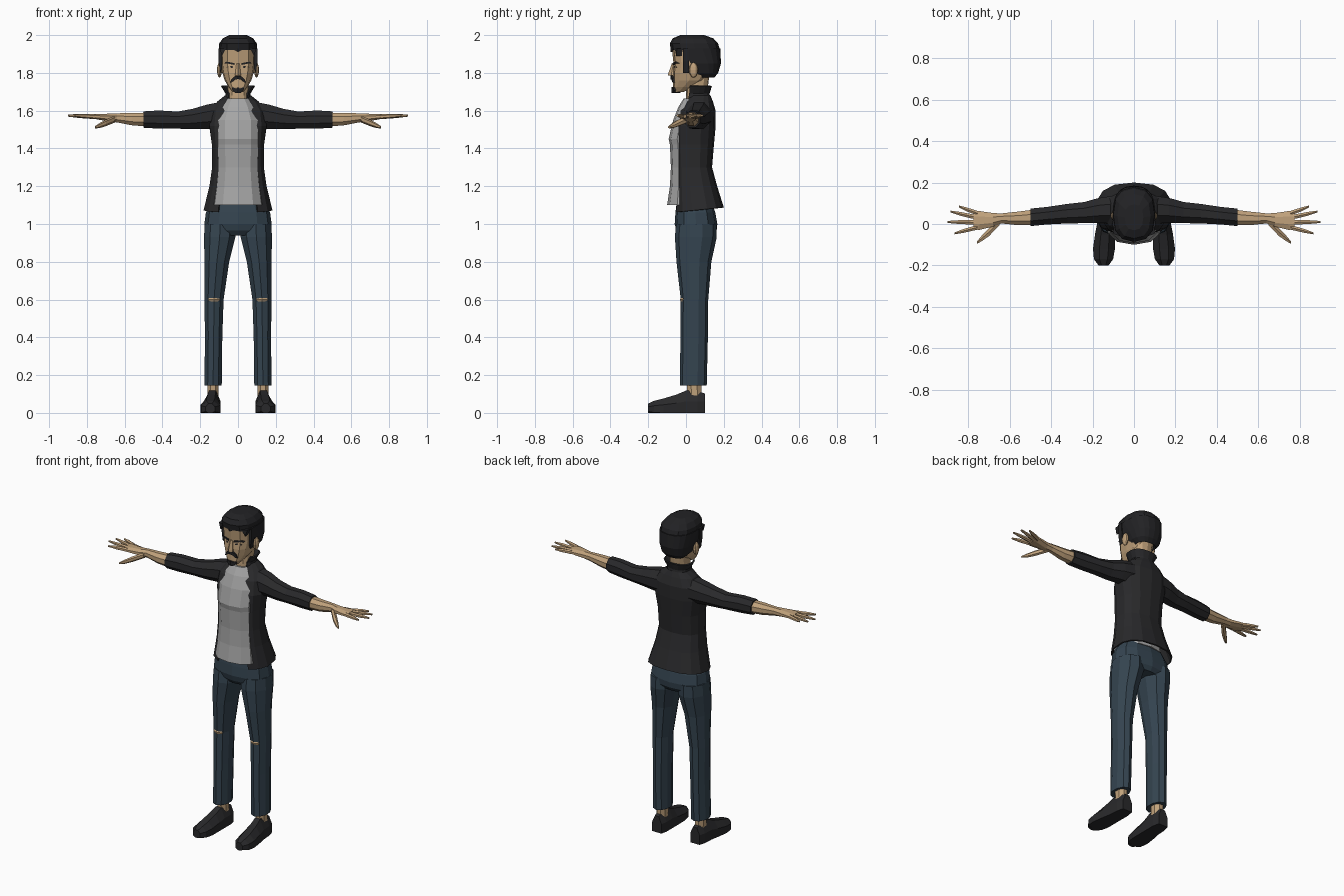
import bpy, bmesh
from math import sin, cos, asin, pi, copysign


def material(name, r, g, b):
    m = bpy.data.materials.new(name)
    m.diffuse_color = (r, g, b, 1)
    return m


SKIN = material("skin", .53, .36, .20)
BLACK = material("black_cloth", .022, .022, .024)
HAIR = material("hair", .016, .016, .018)
DENIM = material("denim", .035, .058, .08)
SHIRT = material("shirt_grey", .38, .38, .38)


def finish(name, bm, mat, thick=0, recalc=True):
    """Turn a right-hand half into a mirrored object."""
    if recalc:
        bmesh.ops.recalc_face_normals(bm, faces=bm.faces)
    me = bpy.data.meshes.new(name)
    bm.to_mesh(me)
    bm.free()
    me.materials.append(mat)
    ob = bpy.data.objects.new(name, me)
    bpy.context.collection.objects.link(ob)
    mir = ob.modifiers.new("mirror", 'MIRROR')
    mir.use_clip = True
    if thick:
        sol = ob.modifiers.new("thickness", 'SOLIDIFY')
        sol.thickness = thick
        sol.offset = -1
    return ob


def body(name, levels, mat, n=6, p=.8, thick=0):
    """Stack of half rings, bottom up: (z, half width, front y, back y, opening x, tilt)."""
    bm = bmesh.new()
    rings = []
    for lv in levels:
        z, w, yf, yb, xo, tilt = (tuple(lv) + (0, 0))[:6]
        cy, ry = (yf + yb) / 2, (yb - yf) / 2
        a0 = asin((xo / w) ** (1 / p)) if xo else 0
        ring = []
        for j in range(n + 1):
            a = a0 + (pi - a0) * j / n
            c = cos(a)
            x = w * max(sin(a), 0) ** p
            if j == n or (j == 0 and not xo):
                x = 0
            y = cy - ry * copysign(abs(c) ** p, c)
            ring.append(bm.verts.new((x, y, z + tilt * (y - cy))))
        rings.append(ring)
    for r, s in zip(rings, rings[1:]):
        for j in range(n):
            bm.faces.new((r[j], r[j + 1], s[j + 1], s[j]))
    if not thick:
        bm.faces.new(rings[0][::-1])
        bm.faces.new(rings[-1])
    return finish(name, bm, mat, thick, recalc=False)


def tube(name, axis, sections, mat, n=8):
    """Loft of flat rings across an axis: (x, y, z, radius a, radius b)."""
    bm = bmesh.new()
    rings = []
    for x, y, z, ra, rb in sections:
        ring = []
        for k in range(n):
            a = 2 * pi * (k + .5) / n
            u, v = ra * cos(a) / cos(pi / n) ** .5, rb * sin(a) / cos(pi / n) ** .5
            co = {'X': (x, y + u, z + v), 'Y': (x + u, y, max(z + v, 0)),
                  'Z': (x + u, y + v, z)}[axis]
            ring.append(bm.verts.new(co))
        rings.append(ring)
    for r, s in zip(rings, rings[1:]):
        for k in range(n):
            bm.faces.new((r[k], r[(k + 1) % n], s[(k + 1) % n], s[k]))
    bm.faces.new(rings[0])
    bm.faces.new(rings[-1])
    return finish(name, bm, mat)


def plate(name, outline, front, mat, depth=.03, slope=.35):
    """Small extruded face feature from an x-z outline."""
    bm = bmesh.new()
    a = [bm.verts.new((x, front + slope * x, z)) for x, z in outline]
    b = [bm.verts.new((x, front + slope * x + depth, z)) for x, z in outline]
    bm.faces.new(a)
    bm.faces.new(b)
    for i in range(len(a)):
        k = (i + 1) % len(a)
        if outline[i][0] or outline[k][0]:
            bm.faces.new((a[i], a[k], b[k], b[i]))
    return finish(name, bm, mat)


def ball(name, loc, size, mat):
    bm = bmesh.new()
    bmesh.ops.create_uvsphere(bm, u_segments=10, v_segments=6, radius=1)
    bmesh.ops.scale(bm, vec=size, verts=bm.verts)
    bmesh.ops.translate(bm, vec=loc, verts=bm.verts)
    return finish(name, bm, mat)


# Torso: shirt, open jacket, flared collar
body("shirt", [(1.10, .14, -.10, .15), (1.2, .125, -.085, .13), (1.3, .115, -.08, .11),
               (1.42, .12, -.085, .12), (1.45, .12, -.092, .12), (1.55, .12, -.068, .12),
               (1.62, .09, -.04, .11), (1.665, .058, -.012, .105)], SHIRT)
body("jacket", [(1.075, .185, -.065, .20, .105, .1), (1.2, .153, -.065, .165, .09),
                (1.3, .138, -.065, .138, .085), (1.42, .14, -.068, .148, .08),
                (1.52, .155, -.06, .157, .075), (1.60, .15, -.035, .157, .065),
                (1.65, .11, 0, .142, .055), (1.68, .07, .01, .13, .05)], BLACK, thick=.008)
body("collar", [(1.65, .07, -.005, .13, .05), (1.69, .066, 0, .125, .052),
                (1.73, .09, -.005, .137, .075)], BLACK, thick=.008)

# Sleeves, forearms and hands
tube("sleeve", 'X', [(.09, .07, 1.575, .07, .075), (.17, .065, 1.567, .063, .066),
                     (.24, .055, 1.556, .053, .056), (.32, .05, 1.55, .049, .047),
                     (.42, .04, 1.553, .044, .05), (.5, .032, 1.553, .044, .045)], BLACK)
tube("forearm_and_palm", 'X', [(.48, .032, 1.553, .039, .038), (.56, .027, 1.555, .034, .034),
                               (.64, .027, 1.562, .025, .025), (.68, .02, 1.563, .034, .022),
                               (.75, .017, 1.568, .048, .014), (.775, .02, 1.569, .043, .012)], SKIN)
for i, (by, tx, ty) in enumerate([(.052, .845, .085), (.031, .885, .06), (.008, .9, .01), (-.016, .865, -.045)]):
    mx, my = .76 + (tx - .76) * .6, by + (ty - by) * .6
    tube(f"finger_{i + 1}", 'X', [(.755, by, 1.568, .012, .012), (mx, my, 1.572, .010, .010),
                                  (tx, ty, 1.574, .005, .005)], SKIN, n=6)
tube("thumb", 'X', [(.65, .01, 1.555, .018, .016), (.70, -.04, 1.535, .02, .016),
                    (.735, -.07, 1.52, .014, .012), (.758, -.09, 1.512, .006, .005)], SKIN, n=6)

# Trousers with torn knees
body("trouser_hips", [(.94, .12, -.03, .145), (.965, .165, -.05, .162), (1.0, .178, -.06, .166),
                      (1.06, .17, -.056, .155), (1.15, .125, -.045, .125)], DENIM)
tube("trouser_leg", 'Z', [(.095, .055, 1.0, .083, .105), (.097, .052, .93, .085, .108),
                          (.112, .042, .8, .067, .09), (.127, .045, .6, .052, .071),
                          (.129, .043, .4, .047, .071), (.132, .039, .145, .047, .069)], DENIM, n=10)
ball("bare_knee", (.127, .038, .6), (.049, .07, .045), SKIN)

# Ankles and shoes
tube("ankle", 'Z', [(.132, .045, .08, .03, .038), (.132, .042, .18, .032, .042)], SKIN)
tube("shoe", 'Y', [(.132, .1, .03, .033, .075), (.133, .06, .02, .043, .1), (.135, 0, .02, .045, .102),
                   (.14, -.05, .02, .05, .08), (.145, -.12, .02, .055, .058),
                   (.147, -.17, .02, .048, .045), (.147, -.2, .02, .025, .03)], BLACK)

# Neck and head
body("neck", [(1.6, .06, 0, .115), (1.68, .053, 0, .11), (1.8, .058, .005, .125)], SKIN)
body("head", [(1.70, .03, -.062, -.01), (1.725, .05, -.068, .04), (1.76, .07, -.068, .10),
              (1.80, .083, -.07, .13), (1.85, .09, -.066, .15), (1.93, .092, -.075, .15),
              (1.97, .07, -.05, .12)], SKIN, p=.7)
ball("ear", (.098, .04, 1.815), (.014, .024, .04), SKIN)

# Nose tapers from brow to tip
tube("nose", 'Z', [(0, -.06, 1.785, .017, .032), (0, -.06, 1.795, .016, .032),
                   (0, -.058, 1.85, .009, .016)], SKIN, n=6)

# Hair: cap on top, open-fronted shell round the back, sideburns
body("hair_top", [(1.92, .102, -.08, .18), (1.955, .1, -.086, .17), (1.983, .08, -.07, .145),
                  (2.0, .045, -.03, .095)], HAIR)
body("hair_back", [(1.775, .062, .05, .15, .06), (1.80, .085, .0, .17, .083), (1.85, .1, -.06, .185, .098),
                   (1.93, .104, -.085, .182, .095)], HAIR, thick=.02)
plate("sideburn", [(.085, 1.93), (.104, 1.93), (.103, 1.86), (.094, 1.80), (.086, 1.82)],
      -.015, HAIR, slope=0)
plate("widows_peak", [(0, 1.93), (0, 1.91), (.03, 1.925), (.07, 1.92), (.085, 1.89), (.098, 1.93)],
      -.082, HAIR)

# Brows, eyes, moustache and beard
plate("brow", [(.018, 1.842), (.02, 1.852), (.06, 1.86), (.074, 1.85), (.06, 1.85)], -.078, HAIR)
plate("eye", [(.024, 1.828), (.03, 1.836), (.055, 1.837), (.062, 1.83), (.045, 1.824)], -.074, HAIR)
plate("moustache", [(0, 1.785), (.018, 1.782), (.035, 1.767), (.042, 1.748), (.032, 1.75),
                    (.015, 1.764), (0, 1.768)], -.083, HAIR)
plate("beard", [(0, 1.724), (.01, 1.718), (.032, 1.725), (.03, 1.708), (.015, 1.694), (0, 1.694)],
      -.076, HAIR, depth=.04)
